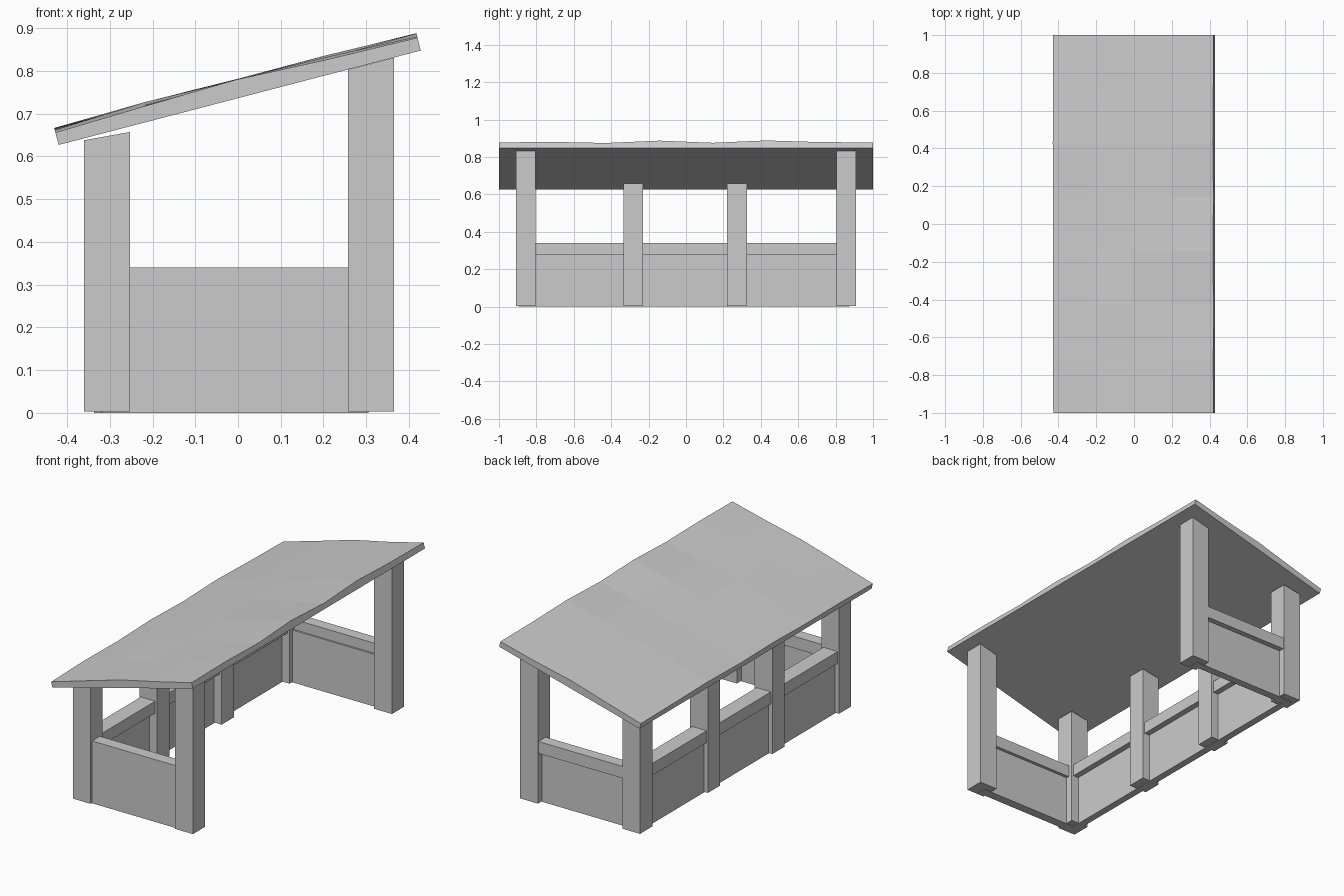
import bpy, bmesh, math
from mathutils import Vector

if "Cube" in bpy.data.objects:
    bpy.data.objects.remove(bpy.data.objects["Cube"])


def make_object(name, bm):
    bmesh.ops.recalc_face_normals(bm, faces=bm.faces)
    me = bpy.data.meshes.new(name)
    bm.to_mesh(me)
    bm.free()
    ob = bpy.data.objects.new(name, me)
    bpy.context.collection.objects.link(ob)
    return ob


def box(name, x, y, z, slope=0.0):
    """Box from ranges; the top rises along x by the given slope."""
    bm = bmesh.new()
    bmesh.ops.create_cube(bm, size=1)
    for v in bm.verts:
        hi = v.co.z > 0
        v.co = Vector((x[v.co.x > 0], y[v.co.y > 0], z[hi]))
        if hi:
            v.co.z += slope * (v.co.x - x[0])
    return make_object(name, bm)


# Posts: four along the low back, two at the open high side
for i, y in enumerate([(-0.91, -0.805), (-0.335, -0.23), (0.22, 0.325), (0.805, 0.91)]):
    box(f"low_post_{i}", (-0.36, -0.253), y, (0.003, 0.638), 0.18)
    if i in (0, 3):
        box(f"high_post_{i}", (0.257, 0.365), y, (0.003, 0.803), 0.26)

# Low wall panels and the rails capping them
PANEL, RAIL = (0, 0.285), (0.275, 0.34)
box("long_panel", (-0.337, -0.298), (-0.87, 0.87), PANEL)
box("long_rail", (-0.352, -0.265), (-0.86, 0.86), RAIL)
box("front_panel", (-0.32, 0.305), (-0.895, -0.845), (0, 0.34))
box("front_rail", (-0.31, 0.31), (-0.89, -0.828), RAIL)
box("back_panel", (-0.32, 0.305), (0.832, 0.875), PANEL)
box("back_rail", (-0.31, 0.31), (0.842, 0.905), RAIL)

# Roof: sloped slab with flat underside and a gently uneven top
NX, NY = 4, 7
ANGLE = math.atan2(0.221, 0.848)
along = Vector((math.cos(ANGLE), 0, math.sin(ANGLE)))
normal = Vector((-math.sin(ANGLE), 0, math.cos(ANGLE)))
centre = Vector((0.004, 0, 0.7375))
LENGTH = 0.876
# Thickness in millimetres-like units, one row per step up the slope
THICK = [
    (30, 36, 33, 40, 34, 41, 35, 31),
    (37, 40, 46, 38, 43, 46, 40, 36),
    (43, 39, 42, 44, 40, 42, 41, 43),
    (35, 41, 38, 45, 39, 44, 42, 34),
    (31, 34, 28, 41, 29, 42, 33, 31),
]
bm = bmesh.new()
top = []
for i in range(NX + 1):
    row = []
    for j in range(NY + 1):
        p = centre + along * LENGTH * (i / NX - 0.5) + normal * THICK[i][j] / 1000
        p.y = -1 + 2 * j / NY
        row.append(bm.verts.new(p))
    top.append(row)
for i in range(NX):
    for j in range(NY):
        bm.faces.new((top[i][j], top[i + 1][j], top[i + 1][j + 1], top[i][j + 1]))
# Skirt and underside from the boundary loop
geom = bmesh.ops.extrude_edge_only(bm, edges=[e for e in bm.edges if e.is_boundary])["geom"]
for v in (g for g in geom if isinstance(g, bmesh.types.BMVert)):
    v.co -= normal * (v.co - centre).dot(normal)
bmesh.ops.contextual_create(bm, geom=[g for g in geom if isinstance(g, bmesh.types.BMEdge)])
make_object("roof", bm)
